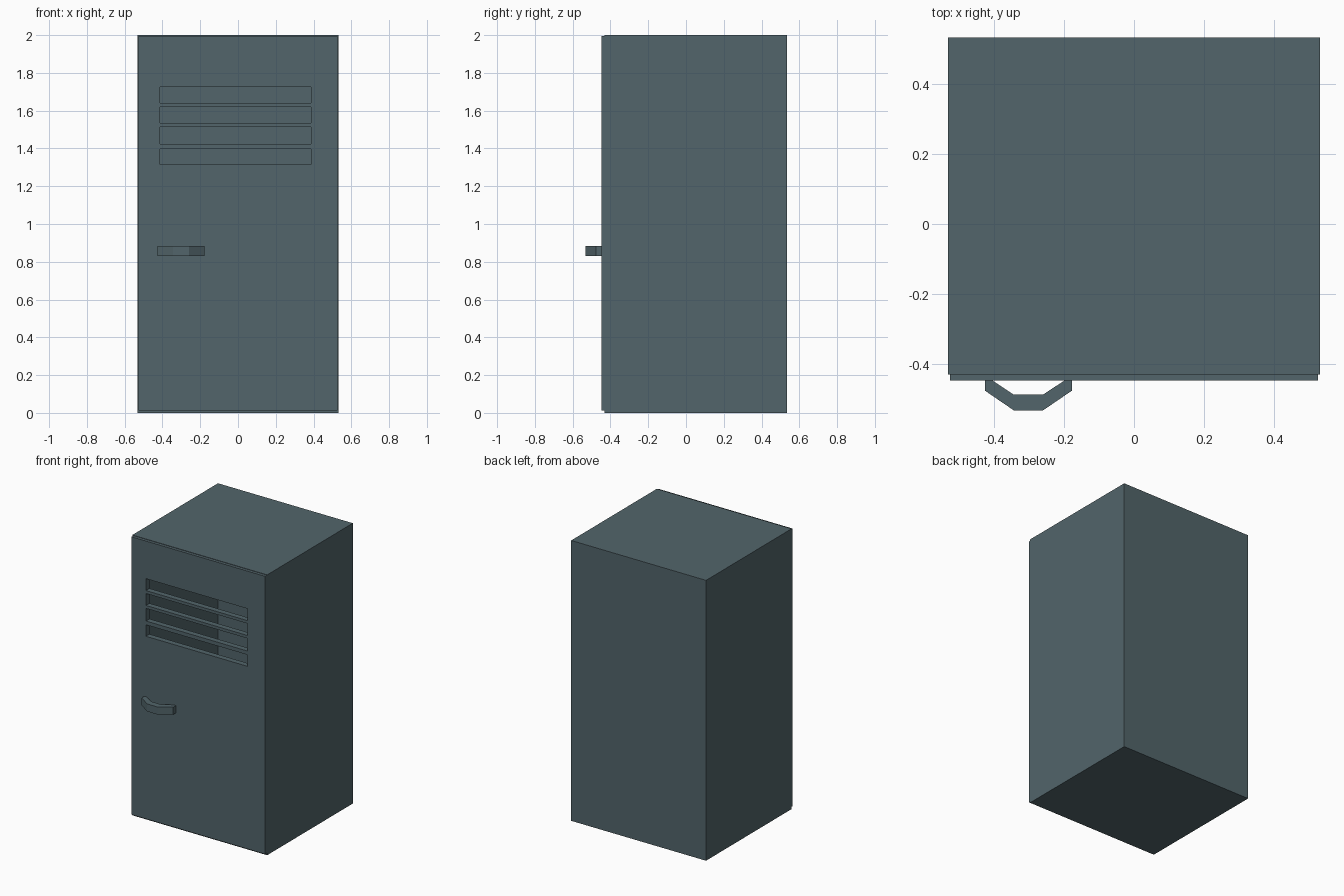
import bpy
import bmesh

default = bpy.data.objects.get("Cube")
if default:
    bpy.data.objects.remove(default, do_unlink=True)

# Painted steel, used for every part
steel = bpy.data.materials.new("blue_grey_steel")
steel.use_nodes = True
colour = (0.085, 0.13, 0.145, 1)
steel.diffuse_color = colour
steel.node_tree.nodes["Principled BSDF"].inputs["Base Color"].default_value = colour


def make_object(name, bm):
    bmesh.ops.recalc_face_normals(bm, faces=bm.faces)
    mesh = bpy.data.meshes.new(name)
    bm.to_mesh(mesh)
    bm.free()
    mesh.materials.append(steel)
    obj = bpy.data.objects.new(name, mesh)
    bpy.context.collection.objects.link(obj)
    return obj


def extrude_all(bm, offset):
    """Give a flat sheet thickness along the offset."""
    result = bmesh.ops.extrude_face_region(bm, geom=bm.faces[:], use_keep_orig=True)
    moved = [g for g in result["geom"] if isinstance(g, bmesh.types.BMVert)]
    bmesh.ops.translate(bm, verts=moved, vec=offset)


HALF_W, HEIGHT = 0.532, 2.0
BODY_FRONT, BACK = -0.431, 0.534
DOOR_FRONT, DOOR_DEPTH = -0.447, 0.04

# Cabinet: hollow thin-walled box, open at the front
bm = bmesh.new()
bmesh.ops.create_cube(bm, size=1)
bmesh.ops.scale(bm, vec=(2 * HALF_W, BACK - BODY_FRONT, HEIGHT), verts=bm.verts)
bmesh.ops.translate(bm, vec=(0, (BACK + BODY_FRONT) / 2, HEIGHT / 2), verts=bm.verts)
front = [f for f in bm.faces if f.normal.y < -0.9]
bmesh.ops.delete(bm, geom=front, context="FACES_ONLY")
cabinet = make_object("cabinet", bm)
walls = cabinet.modifiers.new("walls", "SOLIDIFY")
walls.thickness = 0.004
walls.offset = -1

# Door: sheet with four vent slots left open, then thickened
slots = [(1.315, 1.397), (1.424, 1.514), (1.535, 1.62), (1.641, 1.726)]
xs = [-0.527, -0.413, 0.387, 0.527]
zs = [0.012] + [z for slot in slots for z in slot] + [1.994]
bm = bmesh.new()
grid = [[bm.verts.new((x, DOOR_FRONT, z)) for x in xs] for z in zs]
for row in range(len(zs) - 1):
    for col in range(len(xs) - 1):
        is_slot = col == 1 and row % 2 == 1
        if not is_slot:
            bm.faces.new((grid[row][col], grid[row][col + 1],
                          grid[row + 1][col + 1], grid[row + 1][col]))
extrude_all(bm, (0, DOOR_DEPTH, 0))
make_object("door", bm)

# Handle: bent bar, half profile mirrored about its middle
MID_X = -0.302
outer = [(0.124, DOOR_FRONT), (0.124, -0.477), (0.042, -0.533)]
inner = [(0.042, -0.488), (0.104, DOOR_FRONT)]
bm = bmesh.new()
outline = outer + [(-x, y) for x, y in reversed(outer)]
outline += [(-x, y) for x, y in reversed(inner)] + inner
bm.faces.new([bm.verts.new((MID_X + x, y, 0.83)) for x, y in outline])
extrude_all(bm, (0, 0, 0.054))
make_object("handle", bm)
